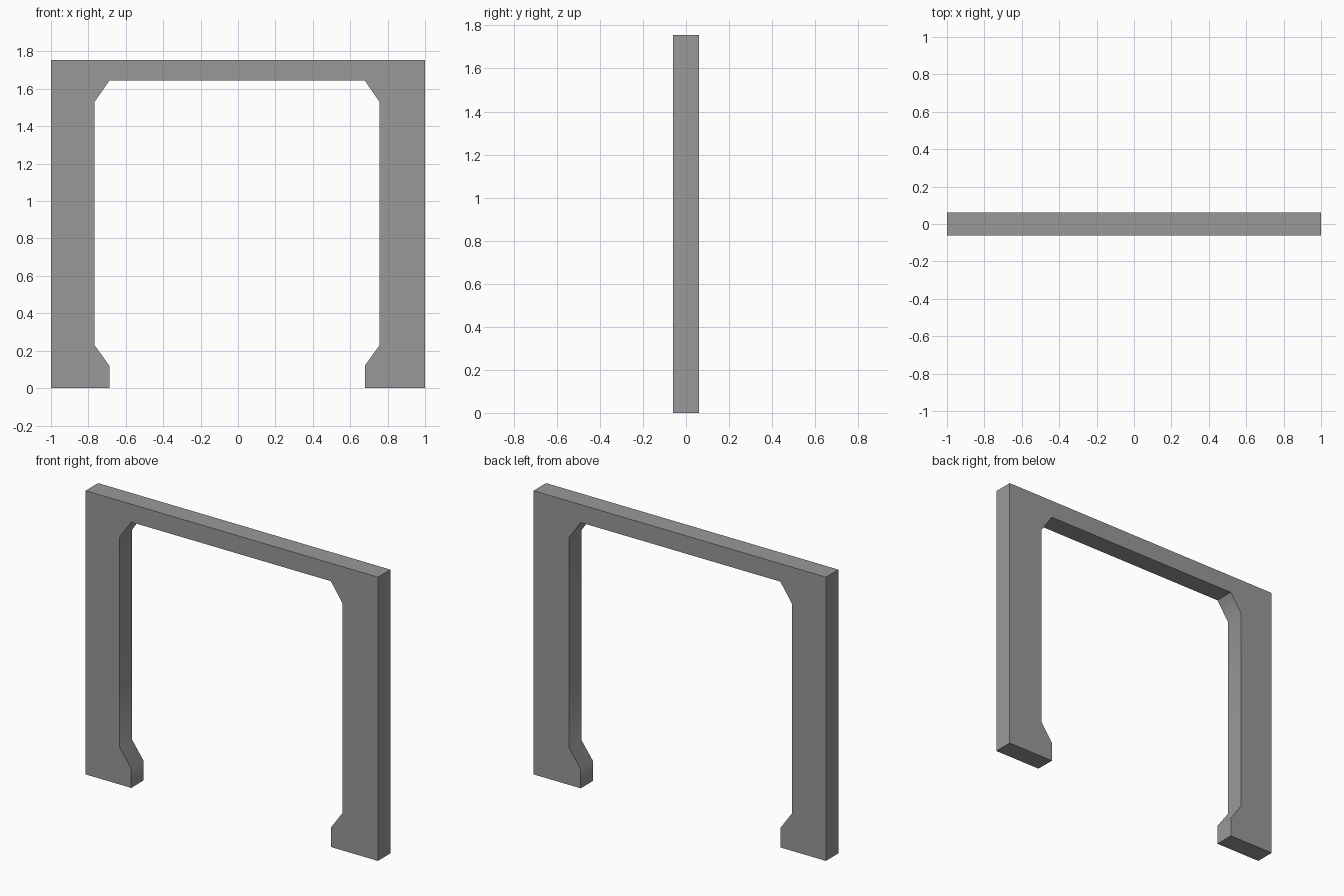
import bpy
import bmesh
import math

if "Cube" in bpy.data.objects:
    bpy.data.objects.remove(bpy.data.objects["Cube"])

HALF_DEPTH = 0.061
TOP = 1.755

# Inner edge of one jamb, from the foot up to the lintel: (inset from opening centre, z)
inner = [(0.683, 0.0), (0.683, 0.12), (0.762, 0.23), (0.762, 1.53), (0.683, 1.644)]
SHIFT = -0.005  # the opening sits slightly left of centre

# Closed frame outline: up the right jamb, across, down the left jamb, round the outside
outline = [(SHIFT + x, z) for x, z in inner]
outline += [(SHIFT - x, z) for x, z in reversed(inner)]
outline += [(-1, 0), (-1, TOP), (1, TOP), (1, 0)]

# Door frame: extrude the outline through its depth
bm = bmesh.new()
face = bm.faces.new([bm.verts.new((x, -HALF_DEPTH, z)) for x, z in outline])
result = bmesh.ops.extrude_face_region(bm, geom=[face], use_keep_orig=True)
moved = [v for v in result["geom"] if isinstance(v, bmesh.types.BMVert)]
bmesh.ops.translate(bm, verts=moved, vec=(0, 2 * HALF_DEPTH, 0))
bmesh.ops.recalc_face_normals(bm, faces=bm.faces)

mesh = bpy.data.meshes.new("door_frame")
bm.to_mesh(mesh)
bm.free()
frame = bpy.data.objects.new("door_frame", mesh)
bpy.context.collection.objects.link(frame)

# Dark grey finish
finish = bpy.data.materials.new("dark_grey")
finish.diffuse_color = (0.32, 0.32, 0.32, 1)
finish.use_nodes = True
finish.node_tree.nodes["Principled BSDF"].inputs["Base Color"].default_value = finish.diffuse_color
mesh.materials.append(finish)

# Soften only the shallow bends along the inner edge
bpy.context.view_layer.objects.active = frame
frame.select_set(True)
bpy.ops.object.shade_smooth_by_angle(angle=math.radians(40))
